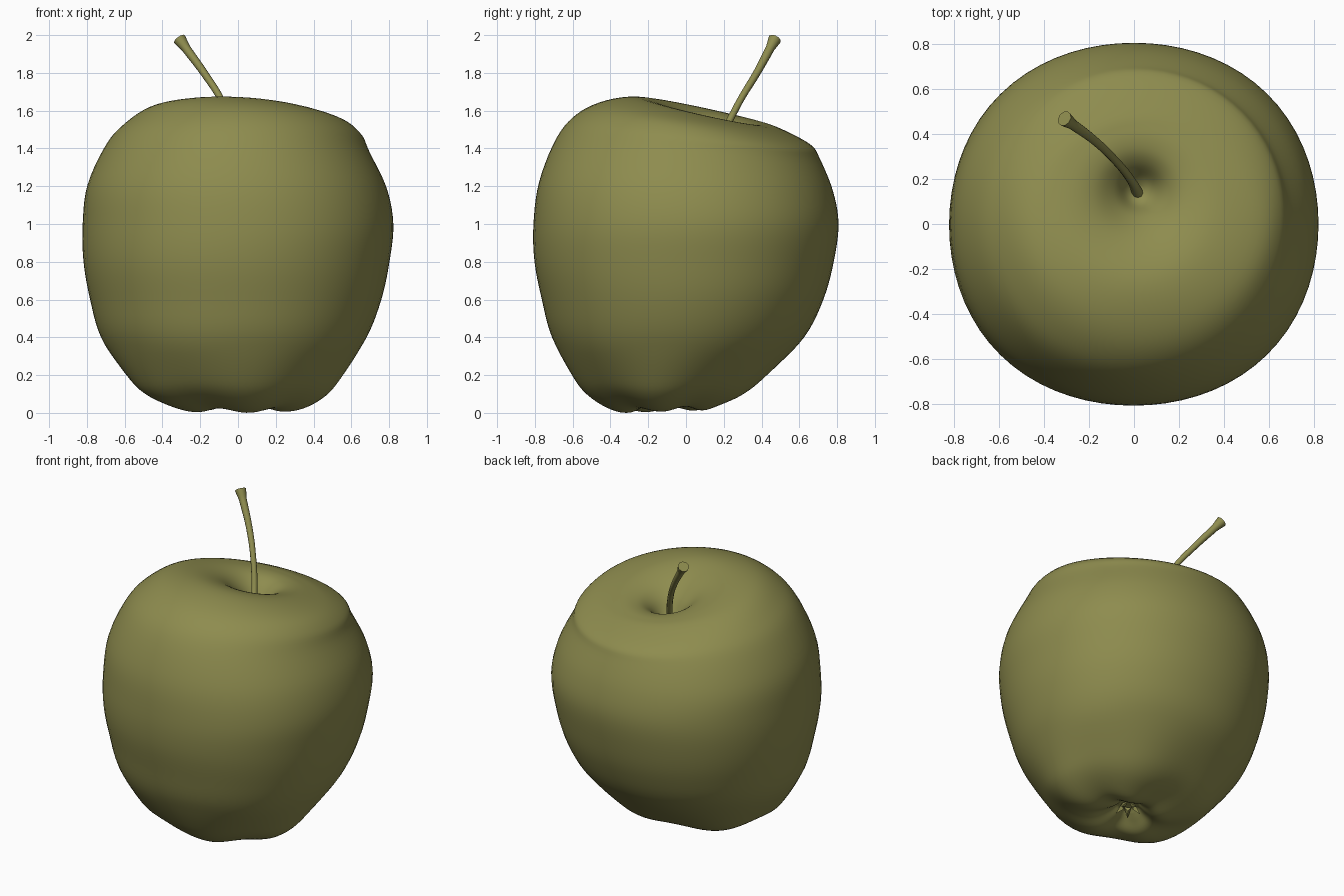
import bpy
import bmesh
import math
from mathutils import Vector

if "Cube" in bpy.data.objects:
    bpy.data.objects.remove(bpy.data.objects["Cube"], do_unlink=True)

SEGMENTS = 72
STEPS = 5


def make_material(name, colour):
    mat = bpy.data.materials.new(name)
    mat.use_nodes = True
    mat.diffuse_color = colour
    mat.node_tree.nodes["Principled BSDF"].inputs["Base Color"].default_value = colour
    return mat


def add_object(name, data, material):
    obj = bpy.data.objects.new(name, data)
    bpy.context.collection.objects.link(obj)
    data.materials.append(material)
    return obj


def select_only(obj):
    bpy.ops.object.select_all(action="DESELECT")
    obj.select_set(True)
    bpy.context.view_layer.objects.active = obj


def catmull(a, b, c, d, t):
    return 0.5 * (2 * b + (c - a) * t + (2 * a - 5 * b + 4 * c - d) * t ** 2
                  + (3 * b - a - 3 * c + d) * t ** 3)


def smooth_rows(rows):
    """Fill in extra cross-sections between the given ones."""
    result = []
    last = len(rows) - 1
    for i in range(last):
        around = [rows[max(0, min(last, i + k))] for k in (-1, 0, 1, 2)]
        for s in range(STEPS):
            result.append([catmull(*vals, s / STEPS) for vals in zip(*around)])
    result.append(rows[-1])
    return result


olive = make_material("olive green", (0.27, 0.262, 0.077, 1))

# Fruit cross-sections: height, centre x, centre y, radius x, radius y,
# slope along x, slope along y
sections = [
    (.11, -.02, -.08, .02, .02, 0, 0),
    (.10, -.02, -.08, .06, .06, 0, 0),
    (.06, -.02, -.09, .12, .11, 0, 0),
    (.02, 0, -.10, .22, .19, 0, .03),
    (.035, 0, -.11, .34, .28, 0, .03),
    (.10, -.02, -.105, .48, .41, 0, 0),
    (.20, -.025, -.083, .575, .517, 0, 0),
    (.40, -.022, -.042, .708, .672, 0, 0),
    (.60, -.012, -.018, .778, .752, 0, 0),
    (.80, -.008, -.01, .818, .80, 0, 0),
    (1, 0, 0, .83, .815, 0, 0),
    (1.2, -.005, 0, .797, .783, -.01, -.03),
    (1.4, 0, .012, .70, .70, -.03, -.08),
    (1.5, .03, .04, .625, .62, -.05, -.13),
    (1.575, .05, .035, .51, .465, -.07, -.16),
    (1.595, .03, .09, .34, .33, -.06, -.22),
    (1.565, .03, .13, .21, .21, -.05, -.2),
    (1.5, .03, .15, .12, .12, 0, -.1),
    (1.42, .025, .15, .06, .06, 0, 0),
    (1.39, .02, .15, .02, .02, 0, 0),
]

bm = bmesh.new()
rings = []
for i, (z, cx, cy, rx, ry, sx, sy) in enumerate(smooth_rows(sections)):
    ring = []
    # Five soft folds gathered round the underside
    fold = max(0, 1 - z / 0.35) if i > STEPS else 0
    # Slightly squared shoulders round the middle
    square = 0.01 * math.sin(math.pi * min(1, z / 1.6))
    for k in range(SEGMENTS):
        a = math.tau * k / SEGMENTS
        lobes = math.cos(5 * a + 0.6)
        swell = 1 + 0.025 * fold * lobes - square * math.cos(4 * a)
        x, y = rx * swell * math.cos(a), ry * swell * math.sin(a)
        drop = 0.012 * fold * lobes
        ring.append(bm.verts.new((cx + x, cy + y, max(0, z + sx * x + sy * y - drop))))
    rings.append(ring)
for low, high in zip(rings, rings[1:]):
    for k in range(SEGMENTS):
        n = (k + 1) % SEGMENTS
        bm.faces.new((low[k], low[n], high[n], high[k]))
bm.faces.new(rings[0][::-1])
bm.faces.new(rings[-1])
bmesh.ops.recalc_face_normals(bm, faces=bm.faces)
mesh = bpy.data.meshes.new("fruit")
bm.to_mesh(mesh)
bm.free()
fruit = add_object("fruit", mesh, olive)

# Curved stem, flared at the tip
curve = bpy.data.curves.new("stem", "CURVE")
curve.dimensions = "3D"
curve.bevel_depth = 0.02
curve.bevel_resolution = 3
curve.resolution_u = 8
curve.use_fill_caps = True
path = [
    ((.02, .13, 1.37), 1.3),
    ((-.01, .19, 1.47), .95),
    ((-.09, .29, 1.66), .9),
    ((-.18, .375, 1.8), 1),
    ((-.275, .445, 1.93), 1.2),
    ((-.31, .47, 1.979), 1.75),
]
spline = curve.splines.new("BEZIER")
spline.bezier_points.add(len(path) - 1)
for point, (position, radius) in zip(spline.bezier_points, path):
    point.co = position
    point.radius = radius
    point.handle_left_type = point.handle_right_type = "AUTO"
stem = add_object("stem", curve, olive)
select_only(stem)
bpy.ops.object.convert(target="MESH")

# Dried sepals in the hollow underneath
bm = bmesh.new()
centre = Vector((-.02, -.08, .1))
for k in range(5):
    a = math.tau * k / 5 + 0.3
    out = Vector((math.cos(a), math.sin(a), 0))
    side = Vector((-out.y, out.x, 0))
    base = centre + out * 0.035
    tip = centre + out * 0.08 - Vector((0, 0, 0.055))
    inner = centre + out * 0.03 - Vector((0, 0, 0.03))
    corners = [bm.verts.new(p) for p in
               (base + side * 0.022, base - side * 0.022, inner, tip)]
    for p, q, r in ((0, 1, 2), (0, 2, 3), (2, 1, 3), (1, 0, 3)):
        bm.faces.new((corners[p], corners[q], corners[r]))
bmesh.ops.recalc_face_normals(bm, faces=bm.faces)
mesh = bpy.data.meshes.new("sepals")
bm.to_mesh(mesh)
bm.free()
sepals = add_object("sepals", mesh, olive)

for obj in (fruit, stem, sepals):
    select_only(obj)
    bpy.ops.object.shade_smooth_by_angle(angle=math.radians(50))
